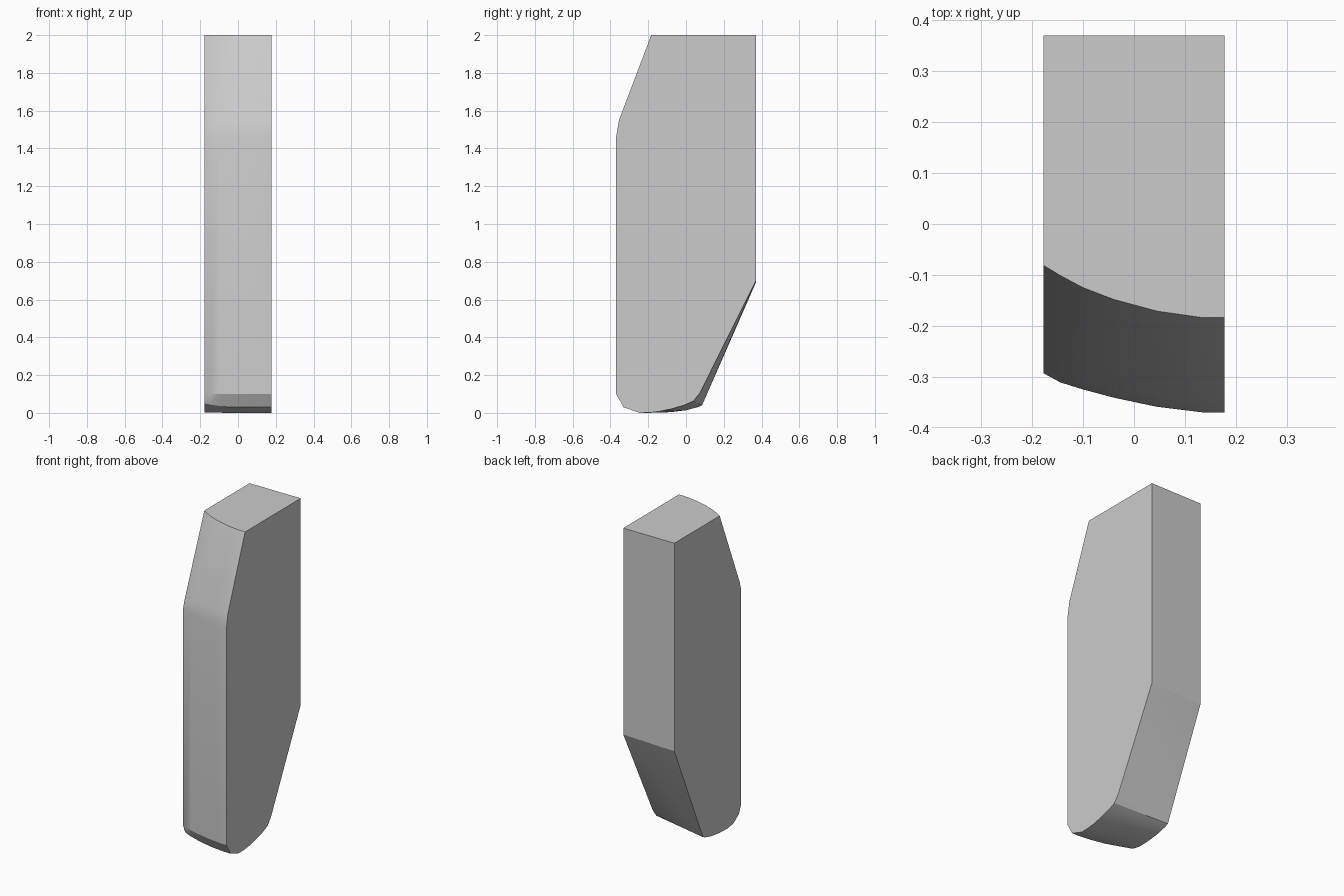
import bpy, bmesh, math

if "Cube" in bpy.data.objects:
    bpy.data.objects.remove(bpy.data.objects["Cube"])

bm = bmesh.new()

# Curved front: (x, y of front wall, y of top edge)
stations = [(-0.178, -0.293, -0.081), (-0.145, -0.311, -0.101),
            (-0.10, -0.325, -0.125), (-0.04, -0.341, -0.148),
            (0.045, -0.359, -0.171), (0.135, -0.37, -0.184),
            (0.178, -0.37, -0.184)]
for i, (x, front, top) in enumerate(stations):
    k = min(1, i / 3)
    z_bend = 1.505 + 0.045 * k           # upper end of the soft bend
    y_bend = front + 0.012 + 0.003 * k
    for y, z in [(top, 2.0), (y_bend, z_bend), (front, 1.46), (front, 0.10),
                 (front + 0.02 + 0.02 * k, 0.05 - 0.02 * k)]:
        bm.verts.new((x, y, z))

# Rounded toe and raked heel on each flat side: (y, z)
left = [(0.37, 2.0), (0.37, 0.69), (0.085, 0.04), (0.065, 0.031), (0.0, 0.014),
        (-0.08, 0.004), (-0.16, 0.001), (-0.22, 0.012)]
right = [(0.37, 2.0), (0.37, 0.70), (0.075, 0.108), (0.04, 0.063), (-0.01, 0.041),
         (-0.07, 0.023), (-0.14, 0.008), (-0.19, 0.002), (-0.245, 0.0)]
for x, side in ((-0.178, left), (0.178, right)):
    for y, z in side:
        bm.verts.new((x, y, z))

# The body is convex, so its skin is the hull of these outlines
result = bmesh.ops.convex_hull(bm, input=bm.verts)
bmesh.ops.delete(bm, geom=[v for v in bm.verts if not v.link_faces], context='VERTS')
bmesh.ops.dissolve_limit(bm, angle_limit=math.radians(0.5),
                         verts=bm.verts, edges=bm.edges)
bmesh.ops.recalc_face_normals(bm, faces=bm.faces)

mesh = bpy.data.meshes.new("tapered_block")
bm.to_mesh(mesh)
bm.free()
body = bpy.data.objects.new("tapered_block", mesh)
bpy.context.collection.objects.link(body)
bpy.context.view_layer.objects.active = body
body.select_set(True)
bpy.ops.object.shade_smooth_by_angle(angle=math.radians(20))
